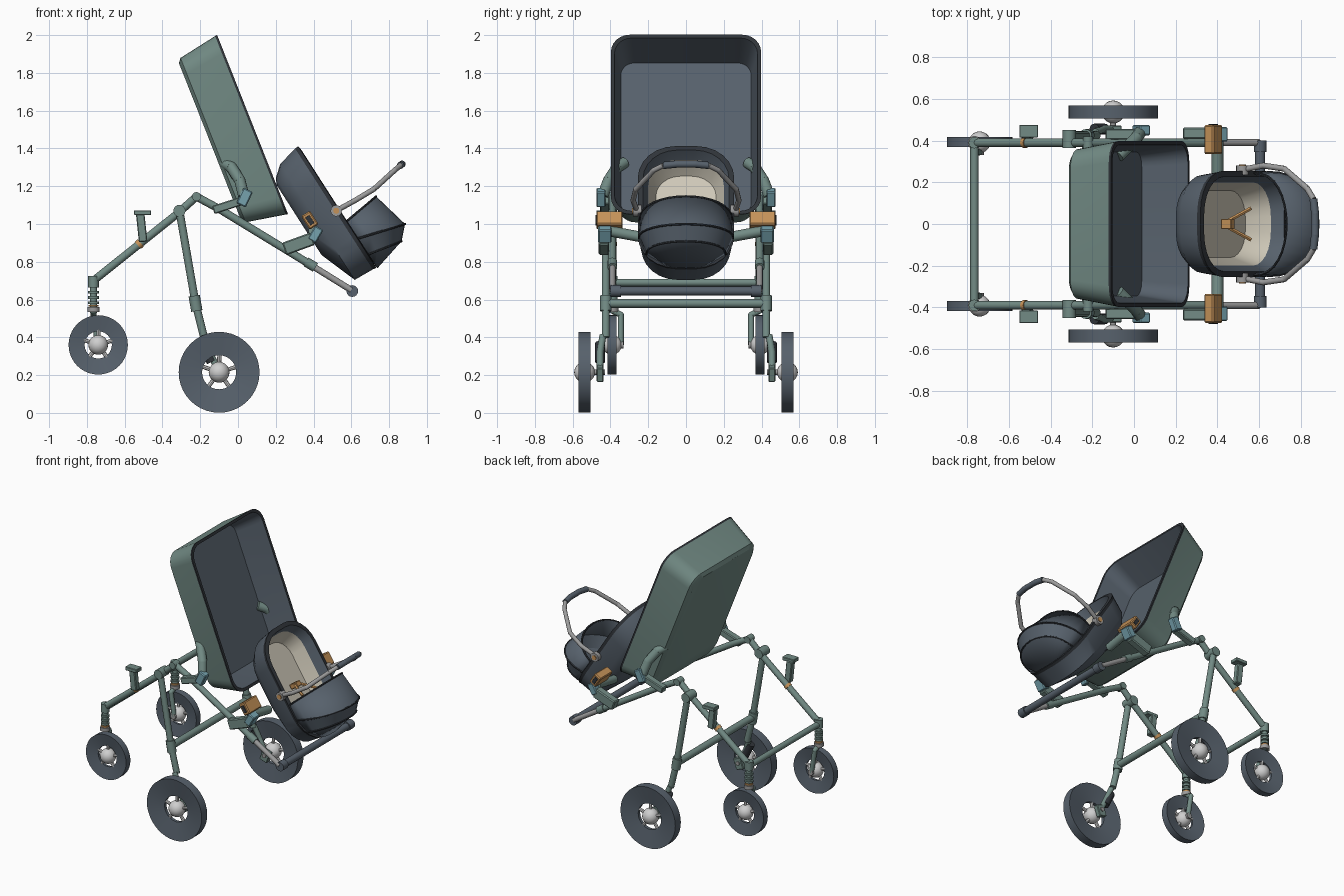
import bpy, bmesh, math
from mathutils import Vector, Matrix

if "Cube" in bpy.data.objects:
    bpy.data.objects.remove(bpy.data.objects["Cube"])


def material(name, r, g, b):
    m = bpy.data.materials.new(name)
    m.use_nodes = True
    m.diffuse_color = (r, g, b, 1)
    m.node_tree.nodes["Principled BSDF"].inputs["Base Color"].default_value = (r, g, b, 1)
    return m


GREEN = material("sage green", .17, .26, .235)
SLATE = material("slate fabric", .095, .12, .15)
DARK = material("dark trim", .03, .035, .042)
GREY = material("metal grey", .33, .33, .33)
LIGHT = material("light hub", .62, .62, .62)
CREAM = material("cream lining", .62, .58, .48)
ORANGE = material("orange", .56, .29, .10)
CYAN = material("pale cyan", .18, .36, .42)


def finish(name, bm, mats, matrix=None, angle=35):
    bmesh.ops.recalc_face_normals(bm, faces=bm.faces)
    me = bpy.data.meshes.new(name)
    bm.to_mesh(me)
    bm.free()
    for m in mats:
        me.materials.append(m)
    for p in me.polygons:
        p.use_smooth = True
    me.set_sharp_from_angle(angle=math.radians(angle))
    ob = bpy.data.objects.new(name, me)
    bpy.context.collection.objects.link(ob)
    if matrix:
        ob.matrix_world = matrix
    return ob


def tube(name, pts, r, mat, sides=12, r2=None):
    """Round bar through the points, with ball joints at the bends."""
    bm = bmesh.new()
    pts = [Vector(p) for p in pts]
    for a, b in zip(pts, pts[1:]):
        d = b - a
        m = Matrix.Translation((a + b) / 2) @ d.to_track_quat('Z', 'Y').to_matrix().to_4x4()
        bmesh.ops.create_cone(bm, cap_ends=True, segments=sides, radius1=r,
                              radius2=r2 or r, depth=d.length, matrix=m)
    for p in pts[1:-1]:
        bmesh.ops.create_uvsphere(bm, u_segments=sides, v_segments=8, radius=r,
                                  matrix=Matrix.Translation(p))
    return finish(name, bm, [mat])


def ball(name, c, r, mat):
    bm = bmesh.new()
    bmesh.ops.create_uvsphere(bm, u_segments=20, v_segments=12, radius=r,
                              matrix=Matrix.Translation(c))
    return finish(name, bm, [mat])


def box(name, c, size, mat, tilt=0):
    bm = bmesh.new()
    bmesh.ops.create_cube(bm, size=1, matrix=Matrix.Diagonal((*size, 1)))
    bmesh.ops.bevel(bm, geom=bm.edges[:], offset=min(size) * .12, segments=1, affect='EDGES')
    return finish(name, bm, [mat],
                  Matrix.Translation(c) @ Matrix.Rotation(math.radians(tilt), 4, 'Y'), 25)


def loft(bm, rings, slots, closed=True):
    """Skin between rings of points; slots give the material of each band."""
    rows = [[bm.verts.new(p) for p in ring] for ring in rings]
    n = len(rows[0])
    for a, b, s in zip(rows, rows[1:], slots):
        for i in range(n if closed else n - 1):
            j = (i + 1) % n
            bm.faces.new((a[i], a[j], b[j], b[i])).material_index = s
    return rows


def rounded(cx, hx, hy, r, z, steps=6):
    pts = []
    for k, (sx, sy) in enumerate([(1, 1), (-1, 1), (-1, -1), (1, -1)]):
        for i in range(steps + 1):
            t = math.pi / 2 * (k + i / steps)
            pts.append((cx + sx * (hx - r) + r * math.cos(t),
                        sy * (hy - r) + r * math.sin(t), z))
    return pts


def shell(name, rings, slots, mats, matrix):
    bm = bmesh.new()
    rows = loft(bm, [rounded(*r) for r in rings], slots)
    bm.faces.new(rows[0]).material_index = slots[0]
    bm.faces.new(rows[-1]).material_index = slots[-1]
    return finish(name, bm, mats, matrix)


def tilted(x, z, deg):
    return Matrix.Translation((x, 0, z)) @ Matrix.Rotation(math.radians(deg), 4, 'Y')


# Carrycot: green outside, dark rim, slate lining
shell("carrycot",
      [(0, .445, .335, .08, -.243), (0, .468, .358, .09, -.225), (0, .508, .395, .1, -.012),
       (0, .511, .398, .1, 0), (0, .492, .379, .09, 0), (0, .435, .345, .07, -.215)],
      [0, 0, 1, 1, 2], [GREEN, DARK, SLATE], tilted(.077, 1.527, 68.4))

# Infant seat bucket with cream lining
seat = tilted(.525, 1.09, 57.3)
shell("infant_seat",
      [(-.05, .22, .16, .13, -.207), (-.045, .26, .195, .16, -.19), (.01, .365, .235, .19, -.13),
       (0, .38, .25, .2, -.02), (0, .383, .255, .2, 0), (0, .355, .228, .18, .004),
       (0, .335, .2, .16, -.06), (-.02, .27, .16, .13, -.15)],
      [0, 0, 0, 1, 1, 0, 2], [SLATE, DARK, CREAM], seat)

# Folding canopy: three fabric bands over ribs
ribs = [(.09, .064, .245, .2), (.2, .27, .25, .25), (.3, .337, .21, .185), (.36, .388, .12, .0)]


def rib_arc(base, top, w, h, steps=16):
    out = []
    for i in range(steps + 1):
        t = math.pi * i / steps
        s = math.sin(t) ** .85
        out.append((base + (top - base) * s, w * math.cos(t), h * s + .004))
    return out


bm = bmesh.new()
loft(bm, [rib_arc(*r) for r in ribs], [0, 0, 0], closed=False)
canopy = finish("canopy", bm, [SLATE], seat, 25)
thick = canopy.modifiers.new("thickness", 'SOLIDIFY')
thick.thickness = .008
for r in ribs[:3]:
    tube("canopy_rib", [seat @ Vector(p) for p in rib_arc(*r)], .006, DARK, 6)

# Carry handle with dark grip
arm = [(.52, .26, 1.07), (.62, .28, 1.125), (.72, .265, 1.185), (.83, .17, 1.285), (.86, .12, 1.31)]
for s in (1, -1):
    tube("handle_arm", [(x, s * y, z) for x, y, z in arm], .014, GREY)
    tube("handle_pivot", [(.52, s * .235, 1.07), (.52, s * .28, 1.07)], .03, GREY, 16)
    tube("handle_pivot_cap", [(.52, s * .28, 1.07), (.52, s * .286, 1.07)], .016, ORANGE)
tube("handle_grip", [(.86, .12, 1.31), (.868, .05, 1.317), (.868, -.05, 1.317), (.86, -.12, 1.31)],
     .019, SLATE)

# Harness
box("harness_buckle", (.45, 0, 1.03), (.035, .05, .06), ORANGE, 57)
for s in (1, -1):
    tube("harness_strap", [(.45, s * .015, 1.04), (.56, s * .075, 1.01)], .01, ORANGE, 6)

# Cross bars
tube("rear_cross_bar", [(-.225, -.44, .58), (-.225, .44, .58)], .024, GREEN)
tube("front_cross_bar", [(-.765, -.39, .69), (-.765, .39, .69)], .02, GREEN)
tube("push_bar", [(.605, -.38, .645), (.605, .38, .645)], .024, SLATE)


def wheel(name, x, y, z, R, inner, half, hub, s):
    """Dished tyre, open spoked centre and round hub."""
    prof = [(R, half), (R, -half), (inner, -half * .35), (inner, half * .35), (R, half)]
    bm = bmesh.new()
    loft(bm, [[(r * math.cos(t), w, r * math.sin(t))
               for t in (math.tau * i / 40 for i in range(40))] for r, w in prof], [0] * 4)
    bmesh.ops.remove_doubles(bm, verts=bm.verts, dist=1e-5)
    finish(name + "_tyre", bm, [SLATE], Matrix.Translation((x, y, z)))
    for i in range(5):
        t = math.tau * i / 5 + .3
        tube(name + "_spoke", [(x, y, z), (x + (inner + .01) * math.cos(t), y,
                                           z + (inner + .01) * math.sin(t))], .011, LIGHT, 8)
    ball(name + "_hub", (x, y, z), hub, LIGHT)


# Everything that repeats on both sides
for s in (1, -1):
    y = s * .39
    # Frame rails
    tube("front_rail", [(-.765, y, .70), (-.32, y, 1.055), (-.22, y, 1.145)], .021, GREEN)
    tube("rear_rail", [(-.22, y, 1.145), (-.1, y, 1.08), (.4, y, .775)], .021, GREEN)
    tube("push_bar_slider", [(.39, y, .78), (.6, y, .65)], .017, GREY)
    tube("rail_collar", [(.36, y, .80), (.41, y, .77)], .026, GREEN)
    tube("push_bar_end", [(.605, s * .345, .645), (.605, s * .4, .645)], .031, SLATE, 16)
    tube("frame_hinge", [(-.31, s * .365, 1.07), (-.31, s * .45, 1.07)], .032, GREEN, 16)
    tube("top_hinge", [(-.22, s * .365, 1.145), (-.22, s * .42, 1.145)], .024, GREEN, 16)
    # Main leg, trailing arm and rear wheel
    tube("main_leg", [(-.31, s * .425, 1.07), (-.225, s * .425, .58), (-.18, s * .425, .40)],
         .021, GREEN)
    tube("leg_collar", [(-.232, s * .425, .62), (-.218, s * .425, .54)], .03, GREEN)
    tube("trailing_arm", [(-.185, s * .44, .41), (-.15, s * .455, .32), (-.1, s * .455, .215)],
         .018, GREEN)
    tube("rear_damper", [(-.19, s * .455, .37), (-.14, s * .455, .27)], .026, DARK)
    tube("rear_axle", [(-.1, s * .43, .215), (-.1, s * .54, .215)], .014, GREY)
    box("brake_block", (-.1, s * .455, .21), (.06, .035, .08), GREEN, 20)
    wheel("rear_wheel", -.1, s * .537, .215, .214, .09, .031, .055, s)
    # Sprung caster and front wheel
    tube("caster_post", [(-.765, y, .72), (-.765, y, .53)], .018, GREEN)
    tube("caster_head", [(-.765, y, .725), (-.765, y, .665)], .028, GREEN)
    for i in range(3):
        z = .645 - i * .027
        tube("caster_spring", [(-.765, y, z), (-.765, y, z - .014)], .028, GREEN)
    tube("caster_ring", [(-.765, y, .572), (-.765, y, .562)], .026, ORANGE)
    tube("caster_cap", [(-.765, y, .56), (-.765, y, .535)], .032, GREY, 16)
    tube("caster_fork", [(-.765, y, .54), (-.765, s * .345, .52), (-.74, s * .345, .36)], .016, GREEN)
    tube("front_axle", [(-.74, s * .33, .36), (-.74, s * .43, .36)], .02, GREY)
    wheel("front_wheel", -.74, s * .392, .36, .157, .072, .024, .052, s)
    # Accessory clamp on the front rail
    box("clamp_post", (-.51, s * .43, .98), (.045, .04, .15), GREEN, -6)
    box("clamp_top", (-.505, s * .445, 1.06), (.09, .06, .025), GREEN)
    tube("clamp_ring", [(-.53, y, .887), (-.515, y, .9)], .025, ORANGE)
    # Carrycot mount
    box("carrycot_bracket", (-.05, s * .43, 1.10), (.17, .05, .045), GREEN, -18)
    tube("carrycot_strap", [(.03, s * .44, 1.15), (.01, s * .41, 1.23), (-.035, s * .365, 1.3),
                            (-.075, s * .325, 1.325)], .03, GREEN)
    box("carrycot_adapter", (.035, s * .45, 1.14), (.055, .05, .09), CYAN, 25)
    # Infant seat mount
    box("seat_bracket", (.32, s * .435, .895), (.16, .055, .07), GREEN, -20)
    box("seat_adapter", (.41, s * .43, .945), (.05, .07, .08), CYAN, 30)
    tube("seat_arm", [(.4, s * .42, .965), (.4, s * .23, .93)], .028, GREEN)
    box("seat_latch", (.38, s * .405, 1.02), (.055, .14, .085), ORANGE, -33)
    box("latch_button", (.38, s * .476, 1.02), (.025, .006, .05), DARK, -33)
